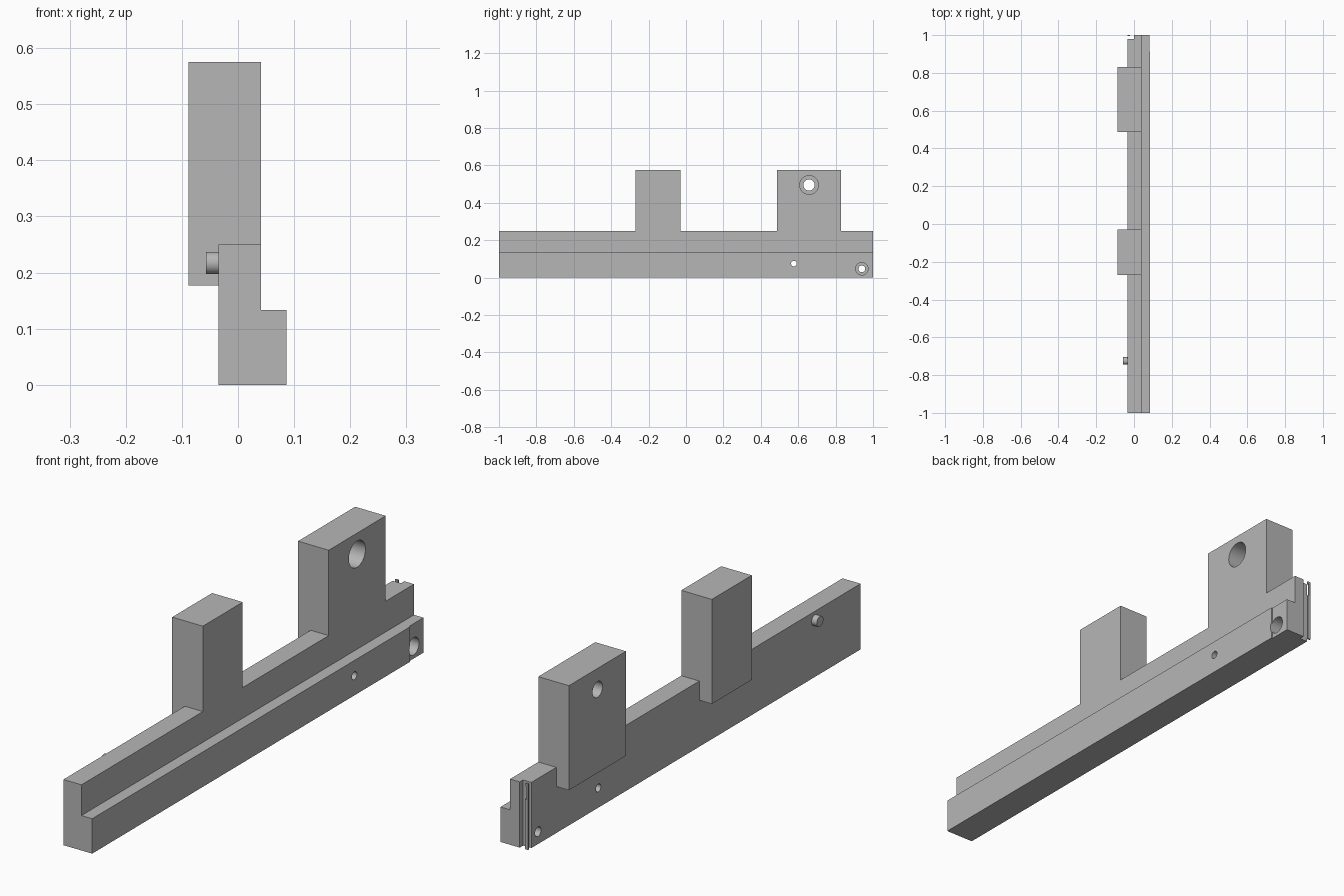
import bpy
import bmesh
import math

if "Cube" in bpy.data.objects:
    bpy.data.objects.remove(bpy.data.objects["Cube"], do_unlink=True)

grey = bpy.data.materials.new("machined_grey")
grey.use_nodes = True
grey.diffuse_color = (0.47, 0.47, 0.47, 1)
grey.node_tree.nodes["Principled BSDF"].inputs["Base Color"].default_value = (0.47, 0.47, 0.47, 1)


def finish(name, bm):
    bmesh.ops.recalc_face_normals(bm, faces=bm.faces)
    mesh = bpy.data.meshes.new(name)
    bm.to_mesh(mesh)
    bm.free()
    mesh.materials.append(grey)
    obj = bpy.data.objects.new(name, mesh)
    bpy.context.collection.objects.link(obj)
    return obj


def prism(name, profile, y0, y1):
    """Extrude an x-z profile along y."""
    bm = bmesh.new()
    face = bm.faces.new([bm.verts.new((x, y0, z)) for x, z in profile])
    new = bmesh.ops.extrude_face_region(bm, geom=[face])["geom"]
    bmesh.ops.translate(bm, vec=(0, y1 - y0, 0),
                        verts=[v for v in new if isinstance(v, bmesh.types.BMVert)])
    return finish(name, bm)


def box(name, x0, x1, y0, y1, z0, z1):
    return prism(name, [(x0, z0), (x1, z0), (x1, z1), (x0, z1)], y0, y1)


def rod(name, x0, x1, y, z, r):
    """Cylinder lying along x."""
    bm = bmesh.new()
    bmesh.ops.create_cone(bm, cap_ends=True, segments=40, radius1=r, radius2=r, depth=x1 - x0)
    for v in bm.verts:
        v.co = ((x0 + x1) / 2 + v.co.z, y + v.co.x, z + v.co.y)
    return finish(name, bm)


def combine(target, tool, operation):
    mod = target.modifiers.new(operation, "BOOLEAN")
    mod.operation = operation
    mod.solver = "EXACT"
    mod.object = tool
    bpy.context.view_layer.objects.active = target
    bpy.ops.object.modifier_apply(modifier=mod.name)
    bpy.data.objects.remove(tool, do_unlink=True)


BACK, WEB, FLANGE = -0.035, 0.041, 0.086
PAD = -0.088

# L-shaped rail with two upright mounting blocks
rail = prism("mounting_rail", [(BACK, 0), (FLANGE, 0), (FLANGE, 0.133),
                               (WEB, 0.133), (WEB, 0.25), (BACK, 0.25)], -1, 1)
blocks = [(-0.27, -0.03), (0.487, 0.83)]
for y0, y1 in blocks:
    combine(rail, box("block", PAD, WEB, y0, y1, 0.177, 0.575), "UNION")

# Small bushing on the rear face
pin_y, pin_z = -0.725, 0.217
combine(rail, rod("bushing", -0.057, 0, pin_y, pin_z, 0.02), "UNION")

# End relief and shallow flange pocket
combine(rail, box("relief", -0.2, 0, 0.98, 1.1, -0.1, 0.4), "DIFFERENCE")
combine(rail, box("pocket", 0.081, 0.2, 0.913, 1.1, -0.1, 0.2), "DIFFERENCE")

# Through holes: y, z, radius, counterbore radius, counterbore floor x
holes = [(-0.15, 0.495, 0.03, 0.05, -0.05),
         (0.658, 0.495, 0.03, 0.05, -0.05),
         (0.94, 0.047, 0.018, 0.033, 0.01),
         (pin_y, pin_z, 0.014, 0, 0),
         (-0.69, 0.075, 0.015, 0, 0),
         (0.577, 0.075, 0.015, 0, 0)]
for y, z, r, bore, floor in holes:
    combine(rail, rod("drill", -0.2, 0.2, y, z, r), "DIFFERENCE")
    if bore:
        combine(rail, rod("counterbore", floor, 0.2, y, z, bore), "DIFFERENCE")

# Thin strip standing at the relieved end, notched near its top
strip = box("end_strip", BACK, -0.022, 0.994, 1, 0, 0.25)
combine(strip, box("notch", -0.029, 0, 0.9, 1.1, 0.19, 0.24), "DIFFERENCE")

bpy.ops.object.select_all(action="DESELECT")
rail.select_set(True)
bpy.context.view_layer.objects.active = rail
bpy.ops.object.shade_smooth_by_angle(angle=math.radians(30))
